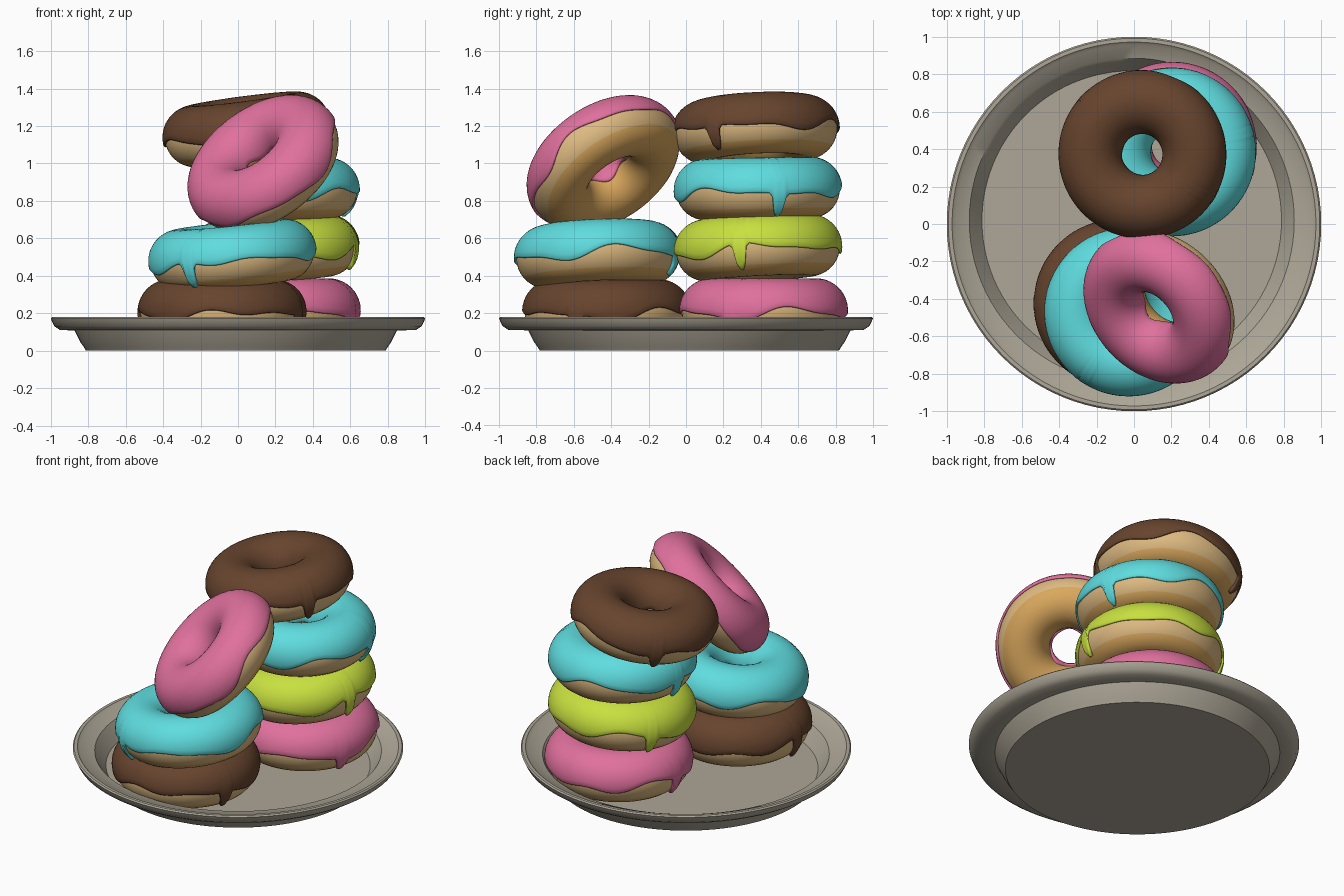
import bpy, bmesh, math
from mathutils import Vector, Matrix

if "Cube" in bpy.data.objects:
    bpy.data.objects.remove(bpy.data.objects["Cube"])

def mat(name, rgb):
    m = bpy.data.materials.new(name)
    m.diffuse_color = (*rgb, 1)
    m.use_nodes = True
    m.node_tree.nodes["Principled BSDF"].inputs["Base Color"].default_value = m.diffuse_color
    return m

BROWN = mat("chocolate icing", (0.135, 0.058, 0.027))
PINK = mat("pink icing", (0.75, 0.165, 0.34))
CYAN = mat("cyan icing", (0.115, 0.72, 0.74))
LIME = mat("lime icing", (0.58, 0.75, 0.05))
DOUGH = mat("golden dough", (0.70, 0.39, 0.11))
PALE = mat("pale dough band", (0.73, 0.49, 0.22))
CLAY = mat("plate grey", (0.42, 0.385, 0.31))

def finish(name, bm, mats):
    bmesh.ops.recalc_face_normals(bm, faces=bm.faces)
    me = bpy.data.meshes.new(name)
    bm.to_mesh(me)
    bm.free()
    for m in mats:
        me.materials.append(m)
    for p in me.polygons:
        p.use_smooth = True
    ob = bpy.data.objects.new(name, me)
    bpy.context.collection.objects.link(ob)
    return ob

def bridge(bm, a, b, index=0):
    n = len(a)
    for i in range(n):
        f = bm.faces.new((a[i], a[(i + 1) % n], b[(i + 1) % n], b[i]))
        f.material_index = index

# plate: lathed profile, foot and well sit slightly off the rim centre
profile = [(0.80, 0), (0.812, 0.02), (0.83, 0.045), (0.862, 0.108), (0.95, 0.11),
           (0.98, 0.13), (0.995, 0.16), (1.0, 0.172), (0.992, 0.18), (0.972, 0.18),
           (0.955, 0.166), (0.868, 0.142), (0.845, 0.11), (0.80, 0.045)]
bm = bmesh.new()
rings = []
N = 96
for r, z in profile:
    dx, dy = (-0.012, 0.018) if r < 0.9 else (0, 0)
    rings.append([bm.verts.new((r * math.cos(2 * math.pi * i / N) + dx,
                                r * math.sin(2 * math.pi * i / N) + dy, z)) for i in range(N)])
for a, b in zip(rings, rings[1:]):
    bridge(bm, a, b)
bm.faces.new(rings[0])
bm.faces.new(rings[-1])
plate = finish("plate", bm, [CLAY])
bpy.context.view_layer.objects.active = plate
plate.select_set(True)
bpy.ops.object.shade_smooth_by_angle(angle=math.radians(35))

MAJOR, MINOR = 0.28, 0.158

def torus_point(theta, phi, r):
    d = MAJOR + r * math.cos(phi)
    return (d * math.cos(theta), d * math.sin(theta), r * math.sin(phi))

def angle_gap(a, b):
    return (a - b + math.pi) % (2 * math.pi) - math.pi

def dough(name):
    bm = bmesh.new()
    nt, npz = 72, 36
    rows = [[bm.verts.new(torus_point(2 * math.pi * i / nt, 2 * math.pi * j / npz, MINOR))
             for i in range(nt)] for j in range(npz)]
    for j in range(npz):
        # pale band round the outer waist
        pale = j < 4 or j >= npz - 4
        bridge(bm, rows[j], rows[(j + 1) % npz], 1 if pale else 0)
    return finish(name, bm, [DOUGH, PALE])

def icing(name, material, drips, seed):
    bm = bmesh.new()
    nt, ns = 180, 22
    cols = []
    for i in range(nt):
        t = 2 * math.pi * i / nt
        wave = (7 * math.sin(3 * t + seed) + 6 * math.sin(5 * t + 2 * seed)
                + 3 * math.sin(8 * t + 3 * seed))
        low = math.radians(-7 + wave)
        bulge = 0
        for angle, depth in drips:
            g = abs(angle_gap(t, math.radians(angle))) / math.radians(4.2)
            w = math.exp(-g ** 4)
            low += w * (math.radians(-depth) - low)
            bulge = max(bulge, w)
        high = math.radians(185 + 6 * math.sin(4 * t + seed))
        # underside lip, rounded edge, then the top skin over to the hole
        pts = [(low + 0.06, MINOR - 0.006), (low, MINOR + 0.002), (low, MINOR + 0.008 + 0.006 * bulge)]
        for k in range(ns + 1):
            s = k / ns
            phi = low + 0.05 + (high - low - 0.1) * s
            pts.append((phi, MINOR + 0.013 + 0.007 * bulge * max(0, 1 - 4 * s)))
        pts += [(high, MINOR + 0.006), (high, MINOR - 0.006)]
        cols.append([bm.verts.new(torus_point(t, p, r)) for p, r in pts])
    for a, b in zip(cols, cols[1:] + cols[:1]):
        for k in range(len(a) - 1):
            bm.faces.new((a[k], b[k], b[k + 1], a[k + 1]))
    return finish(name, bm, [material])

# doughnuts: name, icing, centre, facing direction, drips (angle, depth)
donuts = [
    ("back_first", PINK, (0.205, 0.415, 0.215), (0, 0, 1), [(-24, 50), (178, 50)]),
    ("back_second", LIME, (0.2, 0.385, 0.543), (-0.05, -0.05, 1), [(-13, 48), (149, 50)]),
    ("back_third", CYAN, (0.2, 0.385, 0.86), (0.0, -0.02, 1), [(15, 58), (175, 50)]),
    ("back_top", BROWN, (0.045, 0.372, 1.175), (-0.13, -0.05, 1), [(-31, 52), (135, 52)]),
    ("front_first", BROWN, (-0.085, -0.425, 0.21), (0, 0, 1), [(-22, 50), (180, 50)]),
    ("front_second", CYAN, (-0.03, -0.47, 0.505), (-0.10, -0.04, 1), [(72, 50), (237, 52)]),
    ("front_top", PINK, (0.14, -0.437, 0.995), (-0.52, -0.49, 0.70), []),
]
for k, (name, material, centre, facing, drips) in enumerate(donuts):
    turn = Vector((0, 0, 1)).rotation_difference(Vector(facing).normalized())
    place = Matrix.Translation(centre) @ turn.to_matrix().to_4x4()
    dough(name + "_dough").matrix_world = place
    icing(name + "_icing", material, drips, 1.3 * k).matrix_world = place
